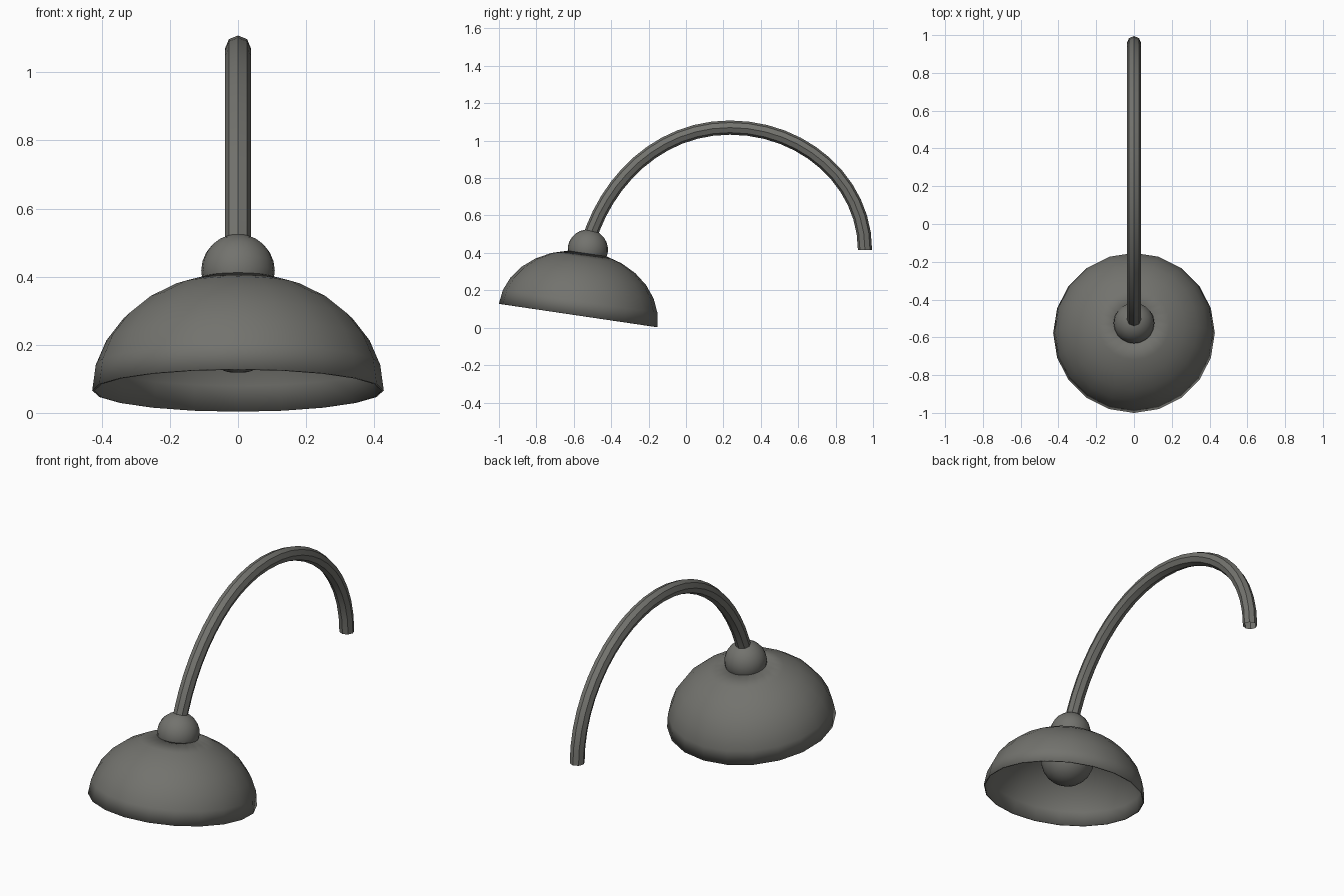
import bpy
import bmesh
import math
from mathutils import Matrix, Vector

cube = bpy.data.objects.get("Cube")
if cube:
    bpy.data.objects.remove(cube, do_unlink=True)

grey = bpy.data.materials.new("warm grey metal")
grey.use_nodes = True
colour = (0.17, 0.17, 0.155, 1)
grey.diffuse_color = colour
grey.node_tree.nodes["Principled BSDF"].inputs["Base Color"].default_value = colour

TILT = math.atan2(0.125, 0.845)
RIM = Vector((0, -0.577, 0.066))
lamp_frame = Matrix.Translation(RIM) @ Matrix.Rotation(-TILT, 4, "X")


def lathe(name, profile, sides, height=0):
    """Spin a (radius, height) profile about the tilted lamp axis."""
    bm = bmesh.new()
    verts = [bm.verts.new((r, 0, z)) for r, z in profile]
    edges = [bm.edges.new(pair) for pair in zip(verts, verts[1:])]
    bmesh.ops.spin(bm, geom=verts + edges, axis=(0, 0, 1), cent=(0, 0, 0),
                   angle=math.tau, steps=sides)
    bmesh.ops.remove_doubles(bm, verts=bm.verts, dist=0.0005)
    bmesh.ops.recalc_face_normals(bm, faces=bm.faces)
    mesh = bpy.data.meshes.new(name)
    bm.to_mesh(mesh)
    bm.free()
    ob = bpy.data.objects.new(name, mesh)
    bpy.context.collection.objects.link(ob)
    ob.matrix_world = lamp_frame @ Matrix.Translation((0, 0, height))
    finish(ob)
    return ob


def finish(ob):
    ob.data.materials.append(grey)
    bpy.ops.object.select_all(action="DESELECT")
    ob.select_set(True)
    bpy.context.view_layer.objects.active = ob
    bpy.ops.object.shade_smooth_by_angle(angle=math.radians(40))


def arc(radius, rise, start, end, steps):
    angles = [math.radians(start + (end - start) * i / steps) for i in range(steps + 1)]
    return [(radius * math.cos(a), rise * math.sin(a)) for a in angles]


# Domed shade, open below, with a round hole where the neck sits
shade = lathe("shade", arc(0.428, 0.345, 0, 76.5, 6), 20)
wall = shade.modifiers.new("thin wall", "SOLIDIFY")
wall.thickness = 0.007
wall.offset = -1

# Ball joint in the hole, and the bulb hanging under it
lathe("neck_ball", arc(0.108, 0.108, -90, 90, 12), 20, 0.355)
lathe("bulb", arc(0.142, 0.142, -90, 90, 12), 20, 0.195)

# Curved arm, swept as a tube with open ends
curve = bpy.data.curves.new("arm", "CURVE")
curve.dimensions = "3D"
curve.bevel_depth = 0.038
curve.bevel_resolution = 2
curve.resolution_u = 12
spline = curve.splines.new("BEZIER")
spline.bezier_points.add(2)
path = [
    ((-0.56, 0.30), (-0.525, 0.45), (-0.43, 0.78)),
    ((-0.15, 1.07), (0.235, 1.07), (0.63, 1.07)),
    ((0.957, 0.78), (0.957, 0.415), (0.957, 0.05)),
]
for point, (left, centre, right) in zip(spline.bezier_points, path):
    point.handle_left_type = point.handle_right_type = "FREE"
    point.handle_left = (0, *left)
    point.co = (0, *centre)
    point.handle_right = (0, *right)
arm = bpy.data.objects.new("arm", curve)
bpy.context.collection.objects.link(arm)
bpy.ops.object.select_all(action="DESELECT")
arm.select_set(True)
bpy.context.view_layer.objects.active = arm
bpy.ops.object.convert(target="MESH")
finish(bpy.context.view_layer.objects.active)
